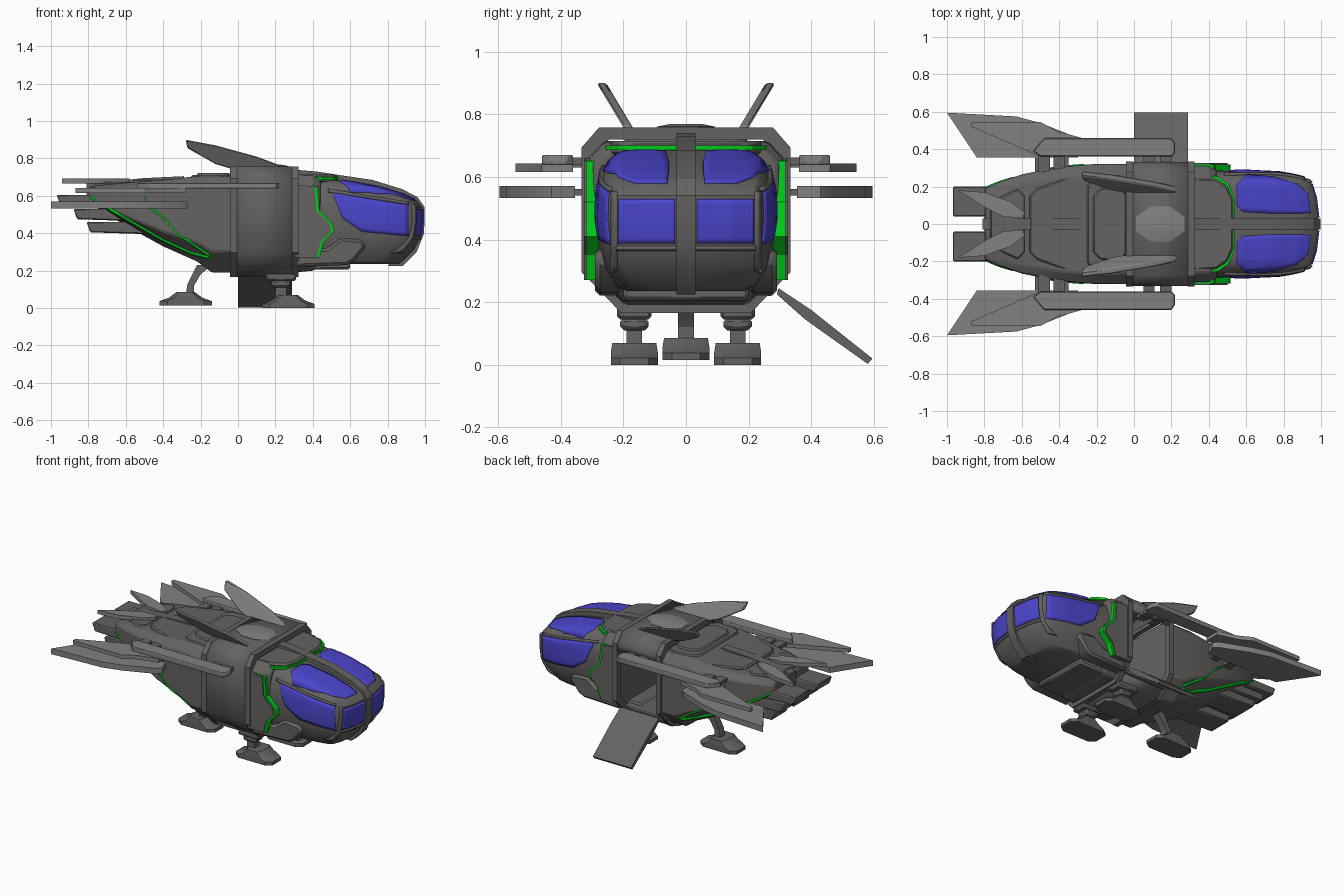
import bpy, bmesh, math
from mathutils import Vector
from mathutils.bvhtree import BVHTree

if "Cube" in bpy.data.objects:
    bpy.data.objects.remove(bpy.data.objects["Cube"])


def material(name, color):
    m = bpy.data.materials.new(name)
    m.diffuse_color = color
    m.use_nodes = True
    m.node_tree.nodes["Principled BSDF"].inputs["Base Color"].default_value = m.diffuse_color
    return m


GLASS = material("blue_glass", (0.07, 0.06, 0.6, 1))
GREEN = material("green_trim", (0.0, 0.6, 0.01, 1))
CYAN = material("cyan_panel", (0.0, 0.5, 0.6, 1))
HULL = material("hull_grey", (0.13, 0.125, 0.12, 1))
WING = material("wing_grey", (0.22, 0.22, 0.22, 1))


def make(name, verts, faces, mat=HULL, mirror=False, solid=0, bevel=0):
    me = bpy.data.meshes.new(name)
    me.from_pydata([tuple(v) for v in verts], [], faces)
    bm = bmesh.new()
    bm.from_mesh(me)
    bmesh.ops.recalc_face_normals(bm, faces=bm.faces)
    bm.to_mesh(me)
    bm.free()
    ob = bpy.data.objects.new(name, me)
    bpy.context.collection.objects.link(ob)
    me.materials.append(mat)
    if solid:
        s = ob.modifiers.new("solid", 'SOLIDIFY')
        s.thickness, s.offset = solid, 0
    if bevel:
        b = ob.modifiers.new("bevel", 'BEVEL')
        b.width, b.segments, b.limit_method = bevel, 1, 'ANGLE'
    if mirror:
        m = ob.modifiers.new("mirror", 'MIRROR')
        m.use_axis = (False, True, False)
    return ob


def loft_data(rings, closed=True, caps=True):
    n = len(rings[0])
    verts = [v for r in rings for v in r]
    faces = [(i * n + j, i * n + (j + 1) % n, (i + 1) * n + (j + 1) % n, (i + 1) * n + j)
             for i in range(len(rings) - 1) for j in range(n if closed else n - 1)]
    if caps:
        faces += [tuple(range(n)), tuple(range((len(rings) - 1) * n, len(rings) * n))]
    return verts, faces


def prism(name, pts, axis, a, b, **kw):
    place = {'x': lambda p, d: (d, p[0], p[1]), 'y': lambda p, d: (p[0], d, p[1]),
             'z': lambda p, d: (p[0], p[1], d)}[axis]
    return make(name, *loft_data([[place(p, d) for p in pts] for d in (a, b)]), **kw)


def box(name, x, y, z, **kw):
    return prism(name, [(x[0], y[0]), (x[1], y[0]), (x[1], y[1]), (x[0], y[1])], 'z', z[0], z[1], **kw)


def section(w, zt, zb):
    h = zt - zb
    half = [(.83 * w, zt), (w, zt - .11 * h), (w, zb + .22 * h), (.62 * w, zb)]
    return half + [(-y, z) for y, z in reversed(half)]


def hull(name, rows):
    data = loft_data([[(x, y, z) for y, z in section(w, t, b)] for x, w, t, b in rows])
    make(name, *data, bevel=.008)
    return BVHTree.FromPolygons([Vector(v) for v in data[0]], data[1])


def along(pts, t):
    s = t * (len(pts) - 1)
    i = min(int(s), len(pts) - 2)
    return Vector(pts[i]).lerp(Vector(pts[i + 1]), s - i)


def panel(name, tree, upper, lower, axis, thick=.014, mat=GLASS, m=24, n=8):
    """Patch between two outline curves, projected on to a hull along an axis."""
    k = 'xyz'.index(axis)
    ray = Vector([-1 if i == k else 0 for i in range(3)])
    rows = []
    for j in range(n + 1):
        row = []
        for i in range(m + 1):
            p = list(along(upper, i / m).lerp(along(lower, i / m), j / n))
            p.insert(k, 2)
            hit = tree.ray_cast(Vector(p), ray)[0]
            if hit is None:
                p[k] = .3
                hit = tree.find_nearest(Vector(p))[0]
            row.append(hit)
        rows.append(row)
    return make(name, *loft_data(rows, False, False), mat=mat, mirror=True, solid=thick)


# Nose: stacked horizontal outlines
shape = [(0, 1), (.4, .995), (.7, .96), (.8, .92), (.9, .86), (.94, .79), (.98, .5), (1, .1)]
slices = [(.235, .86, .19), (.25, .88, .225), (.31, .94, .265), (.38, .975, .28), (.46, .985, .287),
          (.54, .985, .285), (.575, .955, .28), (.605, .89, .272), (.645, .76, .255), (.675, .6, .225), (.695, .45, .19)]
rings = []
for z, xf, w in slices:
    half = [(.3 + u * (xf - .3), v * w, z) for u, v in shape]
    rings.append(half + [(x, -y, z) for x, y, z in reversed(half)])
data = loft_data(rings)
make("nose_hull", *data)
nose = BVHTree.FromPolygons([Vector(v) for v in data[0]], data[1])

# Cockpit windows and frames
panel("side_window", nose, [(.51, .615), (.6, .6), (.75, .575), (.91, .55)],
      [(.51, .605), (.56, .48), (.66, .41), (.91, .385)], 'y')
panel("front_window", nose, [(.035, .53), (.215, .53)], [(.035, .388), (.215, .388)], 'x')
panel("roof_window", nose, [(.55, .21), (.6, .262), (.75, .25), (.87, .215), (.93, .16)],
      [(.55, .1), (.58, .065), (.75, .055), (.87, .055), (.945, .06)], 'z')
panel("window_belt", nose, [(.48, .635), (.7, .598), (.91, .565)], [(.48, .618), (.7, .585), (.91, .552)],
      'y', .022, HULL, n=1)
panel("corner_post", nose, [(.218, .55), (.218, .3)], [(.235, .55), (.235, .3)], 'x', .02, HULL, n=1)
panel("chin_line", nose, [(.03, .38), (.22, .38)], [(.03, .368), (.22, .368)], 'x', .02, HULL, n=1)
prism("nose_spine", [(.3, .74), (.42, .73), (.55, .71), (.72, .685), (.88, .635), (.96, .593), (.998, .54),
      (.995, .4), (.955, .3), (.88, .225), (.8, .225), (.85, .28), (.9, .5), (.7, .6), (.3, .66)],
      'y', -.03, .03)

# Main hull pieces
rear = hull("rear_hull", [(-.03, .32, .705, .19), (-.14, .32, .705, .19), (-.22, .32, .705, .25),
            (-.4, .305, .685, .33), (-.6, .265, .67, .44), (-.72, .225, .66, .515), (-.8, .19, .65, .56)])
hull("front_hull", [(.3, .315, .715, .19), (.4, .312, .71, .2), (.44, .29, .695, .22)])

# Collar with a doorway on the +y side
outer = section(.33, .755, .17)
arc = [(.325, .64), outer[1], outer[0]] + outer[:3:-1] + [outer[3], (.265, .235)]
make("collar_shell", *loft_data([[(x, y * .985, .46 + (z - .46) * .985) for y, z in arc] for x in (-.02, .3)],
                                False, False), solid=.015)
for i, x in enumerate((-.042, .288)):
    out = section(.334, .758, .166)
    inn = section(.295, .72, .205)
    loops = [[(x + dx, y, z) for y, z in s] for s, dx in ((out, 0), (out, .036), (inn, .036), (inn, 0), (out, 0))]
    make(f"collar_frame_{i}", *loft_data(loops, caps=False))

# Cabin interior
box("cabin_floor", (-.02, .3), (-.26, .27), (.22, .24))
for i, x in enumerate((.05, .17)):
    box(f"seat_base_{i}", (x, x + .08), (-.25, -.16), (.24, .32), bevel=.01)
    box(f"seat_back_{i}", (x, x + .08), (-.28, -.25), (.3, .5), bevel=.01)
box("cabin_console", (-.03, -.015), (-.08, .06), (.36, .42), mat=CYAN)

# Boarding ramp
prism("boarding_ramp", [(.295, .245), (.31, .235), (.4, .175), (.595, .02), (.58, .003), (.38, .145), (.29, .225)],
      'x', 0, .29)

# Front side armour with green edges
edge = [(.3, .66), (.41, .65), (.42, .52), (.49, .45), (.5, .41), (.44, .35), (.42, .27), (.3, .27)]
prism("side_armour", edge, 'y', .28, .325, mirror=True)
prism("side_armour_trim", [(x + .016 if x > .3 else x, z) for x, z in edge], 'y', .28, .318, mat=GREEN, mirror=True)
prism("lower_fairing", [(.3, .22), (.58, .23), (.62, .25), (.685, .33), (.66, .365), (.55, .375), (.48, .32), (.3, .3)],
      'y', .2, .29, mirror=True, bevel=.015)
box("belly_plate", (.2, .6), (-.2, .2), (.205, .25), bevel=.012)
roof = [(.3, .25), (.44, .24), (.5, .2), (.53, .13), (.53, -.13), (.5, -.2), (.44, -.24), (.3, -.25)]
prism("roof_plate", roof, 'z', .67, .715, bevel=.01)
prism("roof_trim", [(x + (.008 if x > .3 else 0), y * 1.06) for x, y in roof], 'z', .685, .7, mat=GREEN)

# Green lines on the rear hull
for name, line in (("rear_lower_trim", [(-.79, .6), (-.75, .572), (-.6, .485), (-.4, .37), (-.25, .3), (-.15, .275)]),
                   ("rear_side_trim", [(-.5, .61), (-.48, .55), (-.4, .49), (-.32, .4), (-.23, .34), (-.15, .285)])):
    panel(name, rear, line, [(x, z - .011) for x, z in line], 'y', .012, GREEN, n=1)

# Roof hatches, dome and rear spine
def hatch(name, x0, x1, w0, w1, z0, z1):
    c = .04
    pts = [(x0, w0 - c), (x0 + c, w0), (x1 - c, w1), (x1, w1 - c)]
    prism(name, pts + [(x, -y) for x, y in reversed(pts)], 'z', z0, z1, bevel=.008)


hatch("mid_hatch", -.25, -.03, .25, .26, .68, .712)
hatch("mid_hatch_top", -.22, -.04, .19, .2, .69, .722)
hatch("rear_hatch", -.56, -.29, .19, .26, .64, .69)
hatch("tail_hatch", -.77, -.58, .14, .19, .63, .675)
prism("rear_spine", [(-.81, .55), (-.81, .665), (-.5, .695), (-.29, .705), (-.29, .6)], 'y', -.03, .03)
dome = [[(.14 + .14 * s * math.cos(a), .1 * s * math.sin(a), z)
         for a in [math.radians(22.5 + 45 * i) for i in range(8)]] for s, z in ((1, .745), (1, .76), (.6, .768))]
make("roof_dome", *loft_data(dome), mat=WING)

# Side wings and their booms
prism("lower_wing", [(-1, .595), (-.63, .575), (-.5, .54), (-.3, .46), (-.27, .43), (-.3, .355), (-.84, .355)],
      'z', .532, .57, mat=WING, mirror=True)
prism("upper_wing", [(-.87, .545), (-.5, .545), (-.42, .5), (-.28, .46), (-.28, .36), (-.5, .36), (-.87, .52)],
      'z', .615, .642, mat=WING, mirror=True)
prism("wing_boom", [(-.54, .39), (-.48, .46), (.2, .46), (.22, .43), (.22, .38), (.2, .36), (-.5, .36)],
      'z', .638, .67, mat=WING, mirror=True, bevel=.005)
for i, (x, z) in enumerate(((-.48, .63), (-.4, .63), (.08, .64), (.17, .64), (-.5, .54), (-.38, .54))):
    box(f"wing_bracket_{i}", (x - .03, x + .03), (.26, .38), (z, z + .022), mirror=True)

# Upright roof fins, leaning outwards
fin = prism("roof_fin", [(-.28, .9), (-.12, .87), (.1, .81), (.22, .765), (.24, .74), (-.02, .74), (-.12, .77), (-.27, .855)],
            'y', .165, .195, mat=WING, mirror=True, bevel=.006)
for v in fin.data.vertices:
    v.co.y += .6 * (v.co.z - .75)

# Tail fins and stepped exhaust slabs
prism("tail_fin", [(-.94, .18), (-.8, .17), (-.66, .12), (-.58, .06), (-.6, .03), (-.7, .04), (-.8, .09)],
      'z', .665, .692, mat=WING, mirror=True)
for i, (a, b, z) in enumerate(((-.97, -.6, .55), (-.88, -.5, .475), (-.81, -.42, .405))):
    prism(f"exhaust_slab_{i}", [(a, z + .055), (a + .02, z), (b - .06, z - .01), (b, z + .055)],
          'y', .04, .2, mirror=True, bevel=.006)

# Landing gear
def foot(name, x, y, z, **kw):
    rings = []
    for lx, wy, dz in ((.14, .075, 0), (.14, .075, .022), (.09, .075, .04), (.05, .07, .07)):
        c = [(lx, wy * .6), (lx * .7, wy), (-lx * .7, wy), (-lx, wy * .6)]
        rings.append([(x + a, y + b, z + dz) for a, b in c + [(a, -b) for a, b in reversed(c)]])
    make(name, *loft_data(rings), **kw)


foot("front_foot", .27, .165, 0, mirror=True)
box("front_ankle", (.2, .26), (.14, .19), (.05, .13), mirror=True)
box("front_leg", (.18, .28), (.12, .21), (.11, .15), mirror=True, bevel=.012)
box("front_leg_mount", (.15, .31), (.11, .22), (.145, .2), mirror=True, bevel=.01)
foot("rear_foot", -.28, 0, .015)
prism("rear_leg", [(-.28, .07), (-.27, .13), (-.22, .23), (-.14, .23), (-.2, .18), (-.235, .12), (-.235, .07)],
      'y', -.025, .025)

# Keep hard edges while smoothing the gentle curves
for ob in bpy.context.collection.objects:
    ob.select_set(True)
    bpy.context.view_layer.objects.active = ob
bpy.ops.object.shade_smooth_by_angle(angle=math.radians(25))
